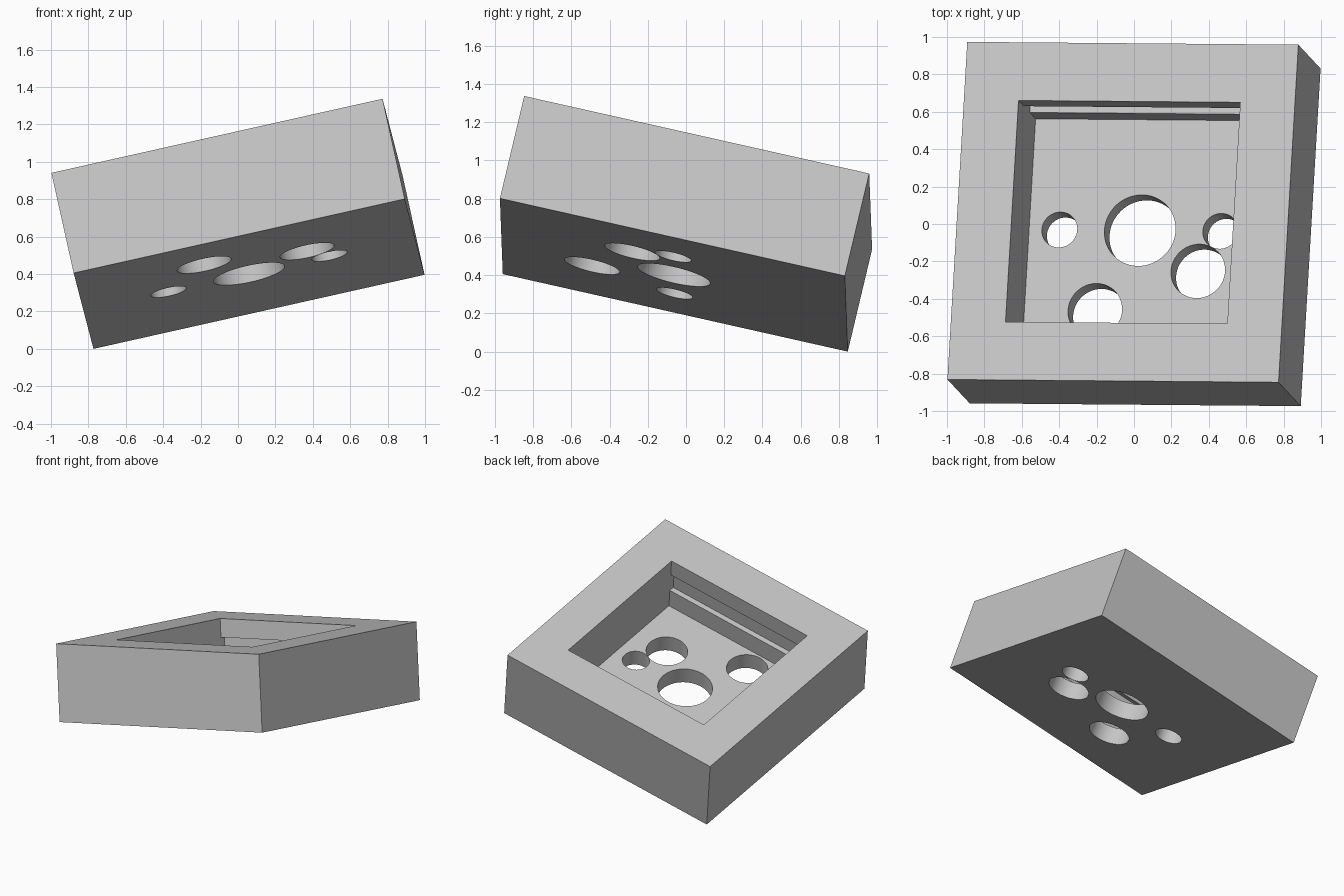
import bpy, bmesh, math
from mathutils import Matrix, Vector

cube = bpy.data.objects.get("Cube")
if cube:
    bpy.data.objects.remove(cube, do_unlink=True)

MM = 0.0868                      # one millimetre in scene units
WIDTH, LENGTH, HEIGHT = 1.814, 1.853, 0.563
POCKET = 14 * MM                 # square pocket
DEPTH = 5 * MM
TOP = HEIGHT / 2
FLOOR = TOP - DEPTH

grey = bpy.data.materials.new("light grey")
grey.use_nodes = True
colour = (0.56, 0.56, 0.56, 1)
grey.diffuse_color = colour
grey.node_tree.nodes["Principled BSDF"].inputs["Base Color"].default_value = colour


def add_object(name, bm):
    bmesh.ops.recalc_face_normals(bm, faces=bm.faces)
    mesh = bpy.data.meshes.new(name)
    bm.to_mesh(mesh)
    bm.free()
    mesh.materials.append(grey)
    obj = bpy.data.objects.new(name, mesh)
    bpy.context.collection.objects.link(obj)
    return obj


def pocket_cutter():
    # Half profile in y and z, mirrored, then extruded along x
    half, lip, groove = POCKET / 2, 0.04, (TOP - 0.135, TOP - 0.285)
    side = [(half, TOP + 0.1), (half, groove[0]), (half + lip, groove[0]),
            (half + lip, groove[1]), (half, groove[1]), (half, FLOOR)]
    profile = side + [(-y, z) for y, z in reversed(side)]
    bm = bmesh.new()
    face = bm.faces.new([bm.verts.new((-half, y, z)) for y, z in profile])
    ext = bmesh.ops.extrude_face_region(bm, geom=[face])
    moved = [v for v in ext["geom"] if isinstance(v, bmesh.types.BMVert)]
    bmesh.ops.translate(bm, verts=moved, vec=(POCKET, 0, 0))
    return add_object("pocket_cutter", bm)


def hole_cutter(x, y, radius):
    bm = bmesh.new()
    bmesh.ops.create_cone(bm, cap_ends=True, segments=72, radius1=radius,
                          radius2=radius, depth=0.4,
                          matrix=Matrix.Translation((x, y, -TOP)))
    return add_object("hole_cutter", bm)


# Solid block
bm = bmesh.new()
bmesh.ops.create_cube(bm, size=1, matrix=Matrix.Diagonal((WIDTH, LENGTH, HEIGHT, 1)))
block = add_object("socket_block", bm)

# Grooved pocket, centre hole, two side holes and two pin holes
cutters = [pocket_cutter(), hole_cutter(0, 0, 0.195)]
cutters += [hole_cutter(s * 5.08 * MM, 0, 0.097) for s in (-1, 1)]
cutters += [hole_cutter(x * MM, y * MM, 0.148)
            for x, y in ((-2.54, -5.08), (3.81, -2.54))]

bpy.context.view_layer.objects.active = block
block.select_set(True)
for cutter in cutters:
    cutter.hide_render = True
    mod = block.modifiers.new("cut", "BOOLEAN")
    mod.operation = "DIFFERENCE"
    mod.solver = "EXACT"
    mod.object = cutter
    bpy.ops.object.modifier_apply(modifier=mod.name)
    bpy.data.objects.remove(cutter, do_unlink=True)

bpy.ops.object.shade_smooth_by_angle(angle=math.radians(30))

# Tilt the block so that it rests on one corner
x_axis = Vector((1.77, -0.015, 0.396)).normalized()
y_axis = Vector((0.108, 1.805, -0.405))
y_axis = (y_axis - x_axis * y_axis.dot(x_axis)).normalized()
z_axis = x_axis.cross(y_axis)
turn = Matrix((x_axis, y_axis, z_axis)).transposed().to_4x4()
block.data.transform(turn)
lowest = min(v.co.z for v in block.data.vertices)
block.location.z = -lowest
